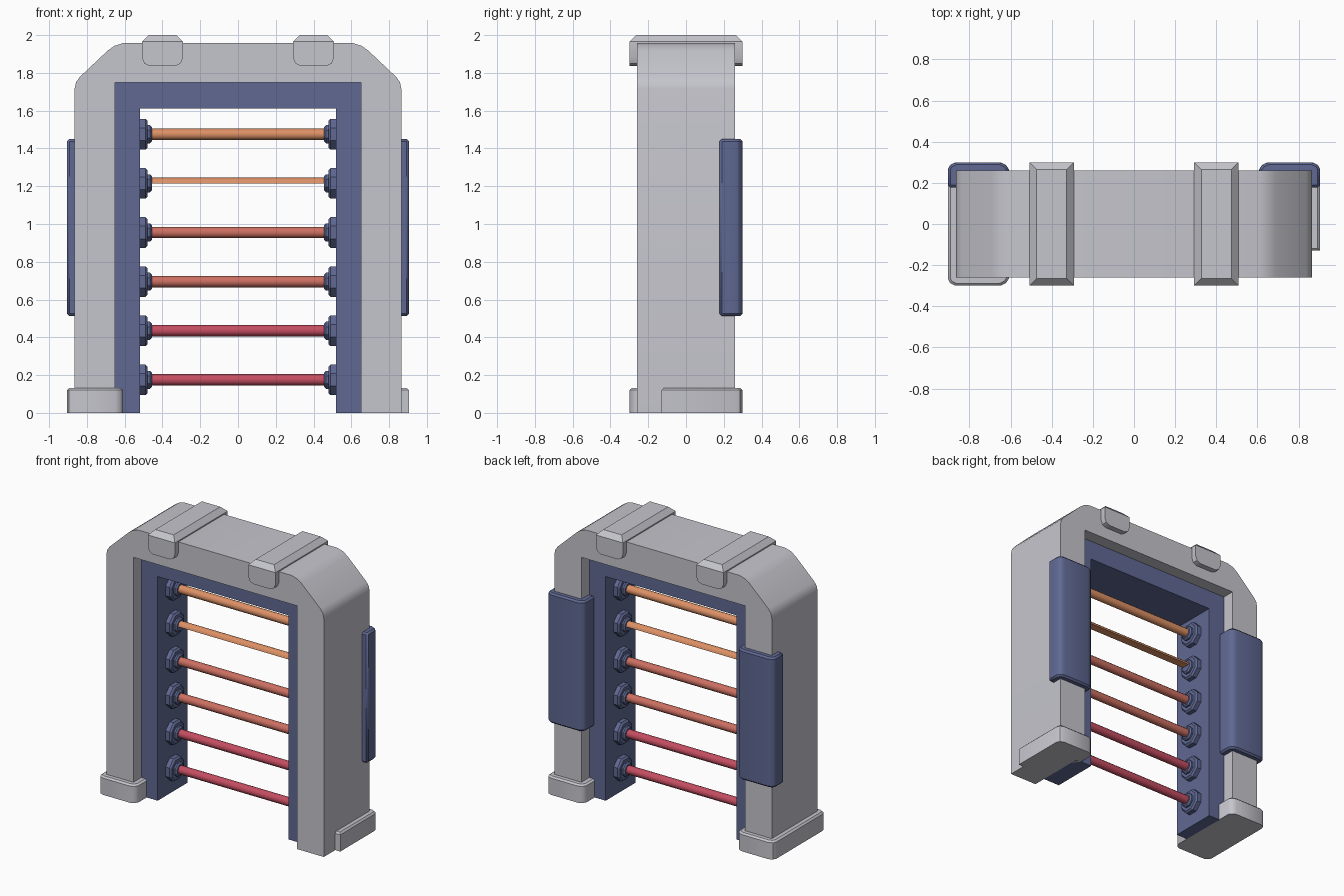
import bpy, bmesh, math

if "Cube" in bpy.data.objects:
    bpy.data.objects.remove(bpy.data.objects["Cube"])


def material(name, rgb):
    m = bpy.data.materials.new(name)
    m.diffuse_color = (*rgb, 1)
    m.use_nodes = True
    m.node_tree.nodes["Principled BSDF"].inputs["Base Color"].default_value = m.diffuse_color
    return m


GREY = material("light_grey", (0.56, 0.56, 0.61))
BLUE = material("slate_blue", (0.115, 0.14, 0.29))
ORANGE = material("orange", (0.72, 0.28, 0.13))
SALMON = material("salmon", (0.60, 0.16, 0.12))
RED = material("rose_red", (0.55, 0.075, 0.12))


def prism(name, pts, axis, a, b, mat, bevel=0.0, rule=None, segs=2, angle=35):
    """Extrude a 2D outline along an axis from a to b, bevelling edges picked by rule."""
    place = {"x": lambda p, t: (t, p[0], p[1]),
             "y": lambda p, t: (p[0], t, p[1]),
             "z": lambda p, t: (p[0], p[1], t)}[axis]
    bm = bmesh.new()
    lo = [bm.verts.new(place(p, a)) for p in pts]
    hi = [bm.verts.new(place(p, b)) for p in pts]
    n = len(pts)
    bm.faces.new(lo)
    bm.faces.new(hi[::-1])
    for i in range(n):
        bm.faces.new((lo[i], hi[i], hi[(i + 1) % n], lo[(i + 1) % n]))
    bmesh.ops.recalc_face_normals(bm, faces=bm.faces[:])
    if bevel:
        edges = [e for e in bm.edges if rule(e.verts[0].co) and rule(e.verts[1].co)]
        bmesh.ops.bevel(bm, geom=edges, offset=bevel, segments=segs,
                        profile=0.5, affect='EDGES')
    me = bpy.data.meshes.new(name)
    bm.to_mesh(me)
    bm.free()
    me.materials.append(mat)
    for f in me.polygons:
        f.use_smooth = True
    me.set_sharp_from_angle(angle=math.radians(angle))
    ob = bpy.data.objects.new(name, me)
    bpy.context.collection.objects.link(ob)
    return ob


def ring(r, n, z, start=0.0, sweep=2 * math.pi):
    count = n if sweep > 6 else n + 1
    return [(r * math.cos(start + sweep * i / n), z + r * math.sin(start + sweep * i / n))
            for i in range(count)]


def mirrored(half):
    return half + [(-x, z) for x, z in reversed(half)]


# Outer arch with softened chamfered shoulders
prism("arch_frame", mirrored([(0.65, 1.75), (0.65, 0), (0.865, 0), (0.865, 1.715),
                              (0.858, 1.75), (0.838, 1.778), (0.69, 1.918),
                              (0.655, 1.943), (0.61, 1.957)]), "y", -0.26, 0.26, GREY)

# Recessed inner liner
prism("inner_liner", mirrored([(0.52, 1.612), (0.52, 0), (0.652, 0), (0.652, 1.752)]),
      "y", -0.17, 0.17, BLUE)

for s, side in ((-1, "left"), (1, "right")):
    # Armour panels wrapped around the rear corners
    back = [(0.905, 0.178), (0.905, 0.265), (0.894, 0.287), (0.868, 0.30),
            (0.65, 0.30), (0.622, 0.287), (0.608, 0.265), (0.608, 0.165)]
    prism(side + "_rear_panel", [(s * x, y) for x, y in back], "z", 0.513, 1.45, BLUE,
          0.012, lambda v: v.z > 1.44 or v.z < 0.52, 1)

    # Foot covers: the left one wraps the whole leg, the right one only the rear
    back = [(0.905, 0)] + back[1:-1] + [(0.608, 0)]
    if s < 0:
        foot = back[1:-1] + [(x, -y) for x, y in reversed(back[1:-1])]
    else:
        foot = [(0.905, -0.13)] + back[1:-1] + [(0.608, -0.13)]
    prism(side + "_foot", [(s * x, y) for x, y in foot], "z", 0, 0.132, GREY,
          0.012, lambda v: v.z > 0.13, 1)

    # Top clamps with rounded lower corners
    c, w = s * 0.4, 0.108
    clamp = [(c - w, 2.0), (c - w, 1.88), (c - w + 0.012, 1.85), (c - w + 0.04, 1.836),
             (c + w - 0.04, 1.836), (c + w - 0.012, 1.85), (c + w, 1.88), (c + w, 2.0)]
    prism(side + "_top_clamp", clamp, "y", -0.30, 0.30, GREY, 0.035,
          lambda v: v.z > 1.99 and abs(v.y) > 0.29, 1, 30)

# Glowing bars and their end sockets; the fifth bar is only an upper half shell
for i, mat in enumerate((RED, RED, SALMON, SALMON, ORANGE, ORANGE)):
    z = 0.175 + 0.26 * i
    if i == 4:
        pts = ring(0.03, 6, z, 0, math.pi)
    else:
        pts = ring(0.03, 12, z)
    prism(f"bar_{i + 1}", pts, "x", -0.47, 0.47, mat)
    for s, side in ((-1, "left"), (1, "right")):
        prism(f"{side}_socket_base_{i + 1}", ring(0.088, 8, z, math.pi / 8), "x",
              s * 0.478, s * 0.53, BLUE, 0.012,
              lambda v: abs(v.x) < 0.48, 1, 25)
        prism(f"{side}_socket_collar_{i + 1}", ring(0.052, 8, z, math.pi / 8), "x",
              s * 0.456, s * 0.49, BLUE, 0.010,
              lambda v: abs(v.x) < 0.46, 1, 25)
